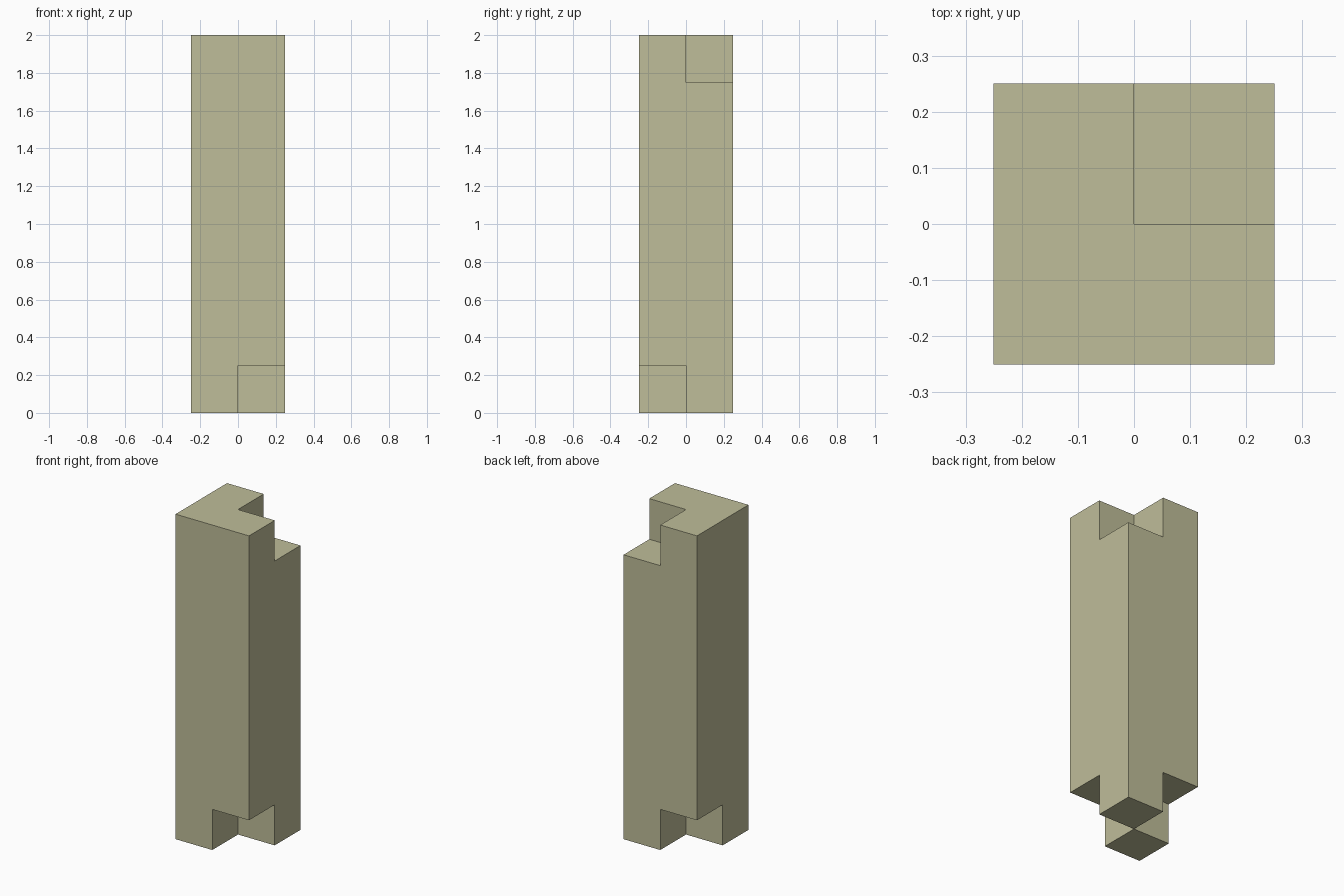
import bpy, bmesh

if "Cube" in bpy.data.objects:
    bpy.data.objects.remove(bpy.data.objects["Cube"])

# Square post split into quadrants and three height bands
XY = [-0.25, 0.0, 0.25]
Z = [0.0, 0.25, 1.75, 2.0]
NOTCHES = {(1, 0, 0), (0, 1, 0),   # two diagonal notches at the foot
           (1, 1, 2)}              # one corner notch at the head
solid = {(i, j, k) for i in range(2) for j in range(2) for k in range(3)} - NOTCHES


def point(i, j, k):
    return (XY[i], XY[j], Z[k])


# Outer skin: a face wherever a solid cell meets empty space
bm = bmesh.new()
for cell in solid:
    for axis in range(3):
        for side in (0, 1):
            neighbour = list(cell)
            neighbour[axis] += 2 * side - 1
            if tuple(neighbour) in solid:
                continue
            corners = []
            for a, b in ((0, 0), (1, 0), (1, 1), (0, 1)):
                c = list(cell)
                c[axis] += side
                c[(axis + 1) % 3] += a
                c[(axis + 2) % 3] += b
                corners.append(bm.verts.new(point(*c)))
            bm.faces.new(corners if side else corners[::-1])

# Merge the cells into clean flat faces
bmesh.ops.remove_doubles(bm, verts=bm.verts[:], dist=0.0001)
bmesh.ops.dissolve_limit(bm, angle_limit=0.01, verts=bm.verts[:], edges=bm.edges[:])

mesh = bpy.data.meshes.new("notched_post")
bm.to_mesh(mesh)
bm.free()

wood = bpy.data.materials.new("pale olive wood")
wood.diffuse_color = (0.52, 0.51, 0.32, 1.0)
wood.use_nodes = True
wood.node_tree.nodes["Principled BSDF"].inputs["Base Color"].default_value = wood.diffuse_color
mesh.materials.append(wood)

post = bpy.data.objects.new("notched_post", mesh)
bpy.context.collection.objects.link(post)
